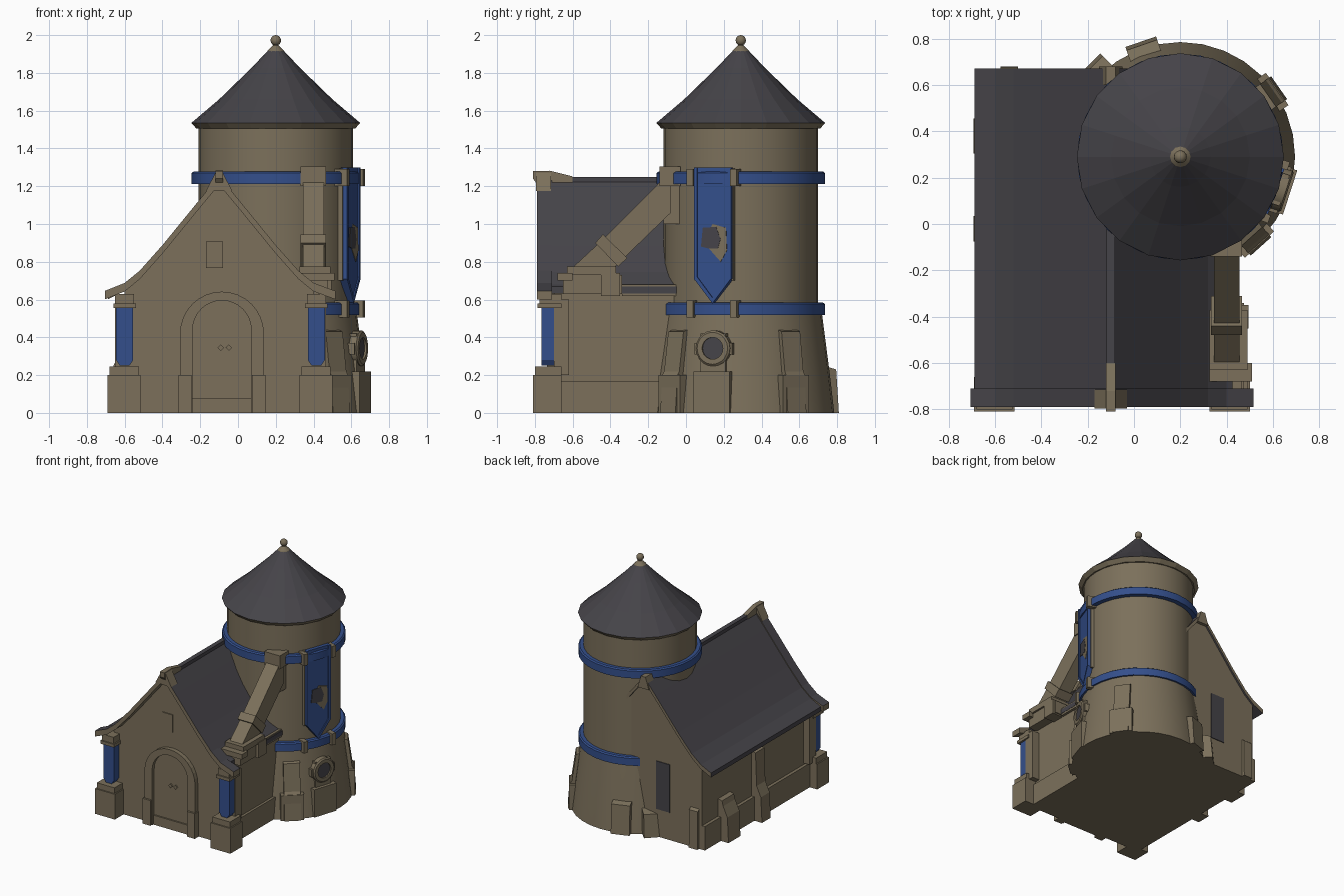
import bpy, bmesh
from math import sin, cos, pi, radians
from mathutils import Vector, Matrix

cube = bpy.data.objects.get("Cube")
if cube:
    bpy.data.objects.remove(cube)


def material(name, rgb):
    m = bpy.data.materials.new(name)
    m.use_nodes = True
    m.diffuse_color = (*rgb, 1)
    m.node_tree.nodes["Principled BSDF"].inputs["Base Color"].default_value = (*rgb, 1)
    return m


STONE = material("tan stone", (0.2, 0.163, 0.105))
SLATE = material("dark slate", (0.06, 0.057, 0.066))
BLUE = material("banner blue", (0.034, 0.078, 0.26))
TX, TY, RIDGE = 0.2, 0.29, -0.1    # tower axis and house ridge


def finish(name, bm, mats, rule=None, smooth=False):
    bmesh.ops.remove_doubles(bm, verts=bm.verts, dist=1e-5)
    bmesh.ops.recalc_face_normals(bm, faces=bm.faces)
    if rule:
        for f in bm.faces:
            f.material_index = rule(f)
    me = bpy.data.meshes.new(name)
    bm.to_mesh(me)
    bm.free()
    ob = bpy.data.objects.new(name, me)
    bpy.context.collection.objects.link(ob)
    for m in mats:
        me.materials.append(m)
    if smooth:
        bpy.ops.object.select_all(action="DESELECT")
        ob.select_set(True)
        bpy.context.view_layer.objects.active = ob
        bpy.ops.object.shade_smooth_by_angle(angle=radians(30))
    return ob


def front(u, d, v):    # outline in x-z, depth along y
    return Vector((u, d, v))


def side(u, d, v):     # outline in y-z, depth along x
    return Vector((d, u, v))


def around(deg, profile=False):    # frame on the tower wall at an angle
    c, s = cos(radians(deg)), sin(radians(deg))

    def place(u, d, v):
        r, t = (u, d) if profile else (d, u)
        return Vector((TX + r * c - t * s, TY + r * s + t * c, v))
    return place


def prism(name, pts, d0, d1, mat=STONE, place=front, rule=None):
    bm = bmesh.new()
    a = [bm.verts.new(place(u, d0, v)) for u, v in pts]
    b = [bm.verts.new(place(u, d1, v)) for u, v in pts]
    bm.faces.new(a)
    bm.faces.new(b[::-1])
    for i in range(len(pts)):
        j = (i + 1) % len(pts)
        bm.faces.new((a[i], b[i], b[j], a[j]))
    return finish(name, bm, mat if isinstance(mat, list) else [mat], rule)


def box(name, u0, u1, d0, d1, v0, v1, mat=STONE, place=front):
    return prism(name, [(u0, v0), (u1, v0), (u1, v1), (u0, v1)], d0, d1, mat, place)


def lathe(name, profile, n=32, mat=STONE, matrix=None, closed=False, smooth=True, rule=None):
    bm = bmesh.new()
    mx = matrix or Matrix.Translation((TX, TY, 0))
    rings = [[bm.verts.new(mx @ Vector((r * cos(2 * pi * i / n), r * sin(2 * pi * i / n), z)))
              for i in range(n)] for r, z in profile]
    for k in range(len(rings) if closed else len(rings) - 1):
        p, q = rings[k], rings[(k + 1) % len(rings)]
        for i in range(n):
            j = (i + 1) % n
            bm.faces.new((p[i], p[j], q[j], q[i]))
    bmesh.ops.dissolve_degenerate(bm, dist=1e-5, edges=bm.edges)
    return finish(name, bm, mat if isinstance(mat, list) else [mat], rule, smooth)


def upward(f):
    return int(f.normal.z > 0.2)


# Tower body, bands, roof and finial
lathe("tower_base", [(0, 0), (0.495, 0), (0.472, 0.2), (0.43, 0.525), (0, 0.525)])
lathe("tower_wall", [(0.408, 0.5), (0.408, 1.53)])
for name, z in (("lower_band", 0.518), ("upper_band", 1.212)):
    lathe(name, [(0.4, z), (0.445, z), (0.445, z + 0.058), (0.435, z + 0.066), (0.4, z + 0.066)], mat=BLUE, closed=True)
lathe("tower_roof", [(0, 1.505), (0.42, 1.505), (0.447, 1.535), (0.3, 1.66), (0.13, 1.825), (0.03, 1.93), (0, 1.93)],
      n=20, mat=[STONE, SLATE], smooth=False, rule=upward)
lathe("finial_stem", [(0.048, 1.903), (0.044, 1.918), (0.015, 1.945), (0.014, 1.96)], n=12)
lathe("finial_ball", [(0.028 * sin(pi * i / 8), 1.972 - 0.028 * cos(pi * i / 8)) for i in range(9)], n=14)

# Tower buttresses, tall and low
for i, deg in enumerate((35, -48)):
    prism(f"tall_buttress_{i}", [(0.4, 0), (0.52, 0), (0.505, 0.2), (0.492, 0.22), (0.462, 0.43), (0.4, 0.45)],
          -0.06, 0.06, place=around(deg, True))
    box(f"buttress_foot_{i}", -0.085, 0.085, 0.4, 0.51, 0, 0.2, place=around(deg))
for i, (deg, r, h) in enumerate(((109, 0.525, 0.26), (135, 0.56, 0.21))):
    prism(f"low_buttress_{i}", [(0.4, 0), (r, 0), (r - 0.015, h - 0.03), (0.4, h)],
          -0.07, 0.07, place=around(deg, True))

# Round window with its stone surround
WIN = -18
box("window_foot", -0.1, 0.1, 0.4, 0.498, 0, 0.22, place=around(WIN))
box("window_block", -0.07, 0.07, 0.4, 0.473, 0.22, 0.42, place=around(WIN))
box("window_cross_stone", -0.105, 0.105, 0.4, 0.471, 0.31, 0.37, place=around(WIN))
axis = Matrix.Translation((TX, TY, 0.342)) @ Matrix.Rotation(radians(WIN), 4, "Z") @ Matrix.Rotation(pi / 2, 4, "Y")
lathe("window_ring", [(0.058, 0.44), (0.095, 0.44), (0.095, 0.478), (0.085, 0.486), (0.058, 0.486)],
      n=20, matrix=axis, closed=True)
lathe("window_pane", [(0, 0.475), (0.06, 0.475)], n=20, mat=SLATE, matrix=axis)

# Hanging banner with its frame, emblem and clips
BAN = -20
banner = [(-0.1, 1.3), (-0.1, 0.71), (0, 0.585), (0.1, 0.71), (0.1, 1.3)]
prism("banner_cloth", banner, 0.405, 0.433, BLUE, around(BAN))
for s in (-1, 1):
    box(f"banner_edge_{s}", s * 0.086, s * 0.104, 0.415, 0.44, 0.71, 1.3, BLUE, around(BAN))
    box(f"banner_backing_{s}", s * 0.08, s * 0.11, 0.38, 0.416, 0.7, 1.295, STONE, around(BAN))
    prism(f"banner_hem_{s}", [(s * 0.104, 0.71), (s * 0.086, 0.72), (0, 0.61), (0, 0.58)], 0.4, 0.44, BLUE, around(BAN))
    for z in (0.505, 1.2):
        box(f"band_clip_{s}_{z}", s * 0.104, s * 0.14, 0.38, 0.453, z, z + 0.09, place=around(BAN))
prism("emblem_light", [(-0.03, 0.88), (0.045, 0.8), (0.08, 0.86), (0.075, 0.98), (0, 1.0), (-0.06, 0.9)],
      0.433, 0.436, STONE, around(BAN))
prism("emblem_dark", [(-0.065, 0.88), (-0.02, 0.87), (0.03, 0.87), (0.045, 0.92), (0.02, 0.985), (-0.055, 0.98)],
      0.433, 0.438, SLATE, around(BAN))

# House walls, topped by the same curved slope as the roof
LEFT, RIGHT, FRONT, BACK = -0.6, 0.4, -0.7, 0.655
slope = [(0, 1.245), (0.1, 1.125), (0.3, 0.88), (0.42, 0.745), (0.5, 0.68), (0.588, 0.637)]
short = slope[:2] + [(0.2, 1.002)]


def crest(left, right, lift):
    return [(RIDGE - d, z + lift) for d, z in reversed(left)] + [(RIDGE + d, z + lift) for d, z in right[1:]]


prism("house_front_half", crest(slope[:-1], slope[:-1], -0.02) + [(RIGHT, 0), (LEFT, 0)], FRONT, 0.3)
prism("house_back_half", crest(slope[:-1], short, -0.02) + [(0.1, 0), (LEFT, 0)], 0.3, BACK)
box("back_recess_shade", -0.32, -0.2, BACK, BACK + 0.006, 0.22, 0.6, SLATE)
box("plinth_left", LEFT - 0.025, LEFT + 0.05, FRONT, BACK, 0, 0.19)
box("plinth_right", RIGHT - 0.05, RIGHT + 0.02, FRONT, 0, 0, 0.17)
for y, w, h in ((0.38, 0.075, 0.34), (-0.02, 0.055, 0.56)):
    prism(f"left_buttress_{h}", [(-0.55, 0), (-0.692, 0), (-0.682, 0.2), (-0.645, 0.28), (-0.635, h - 0.02), (-0.55, h)],
          y - w, y + w)
prism("back_buttress", [(0.6, 0), (0.68, 0), (0.675, 0.3), (0.6, 0.36)], -0.575, -0.5, place=side)


# House roof, cut short where it meets the tower
def roof(name, y0, y1, left, right, rule, lift=0, thick=0.035):
    top = crest(left, right, lift)
    pts = top + [(x, z - thick) for x, z in reversed(top)]
    prism(name, pts, y0, y1, [STONE, SLATE], rule=rule)


def not_end(f):
    return int(abs(f.normal.y) < 0.5)


roof("roof_main", -0.73, 0.3, slope, slope[:-1] + [(0.525, 0.668)], not_end)
roof("roof_back", 0.3, 0.67, slope, short, not_end)
roof("gable_trim", -0.79, -0.71, slope[:-1] + [(0.605, 0.638)], slope[:-1] + [(0.615, 0.638)], upward, 0.008, 0.045)
box("ridge_beam", RIDGE - 0.018, RIDGE + 0.018, -0.72, 0.3, 1.2, 1.25, SLATE)
for name, y, w, z in (("front", -0.795, 0.07, 1.27), ("back", 0.6, 0.05, 1.25)):
    prism(f"{name}_ridge_cap", [(RIDGE - w, z - 0.095), (RIDGE - 0.02, z), (RIDGE + 0.02, z), (RIDGE + w, z - 0.095)],
          y, y + 0.08)
prism("ridge_end", [(-0.81, 1.24), (-0.81, 1.28), (-0.72, 1.282), (-0.6, 1.252), (-0.6, 1.2), (-0.78, 1.2)],
      RIDGE - 0.02, RIDGE + 0.02, place=side)

# Corner pillars with pedestals and caps
for name, x in (("right", -0.6), ("left", 0.415)):
    box(f"{name}_pedestal", x - 0.09, x + 0.085, -0.81, -0.66, 0, 0.2)
    box(f"{name}_pedestal_top", x - 0.08, x + 0.075, -0.8, -0.66, 0.2, 0.245)
    prism(f"{name}_pillar", [(x - 0.045, 0.56), (x - 0.045, 0.28), (x - 0.025, 0.25), (x + 0.025, 0.25), (x + 0.045, 0.28),
          (x + 0.045, 0.56)], -0.765, -0.685, BLUE)
    box(f"{name}_pillar_back", x - 0.05, x + 0.05, -0.7, -0.62, 0.2, 0.6)
    box(f"{name}_cap", x - 0.06, x + 0.06, -0.785, -0.66, 0.555, 0.58)
    box(f"{name}_cap_top", x - 0.05, x + 0.05, -0.775, -0.66, 0.58, 0.63)

# Arched doorway, handles and gable window
DX = -0.085


def arch(r, spring, n=16):
    return [(DX + r, 0)] + [(DX + r * cos(pi * i / n), spring + r * sin(pi * i / n)) for i in range(n + 1)] + [(DX - r, 0)]


prism("door_arch", arch(0.222, 0.42) + arch(0.155, 0.44)[::-1], -0.735, -0.69)
prism("door_panel", arch(0.16, 0.44), -0.708, -0.69)
for s in (-1, 1):
    box(f"arch_foot_{s}", DX + s * 0.16, DX + s * 0.23, -0.75, -0.69, 0, 0.2)
    hx = DX + 0.015 + s * 0.022
    prism(f"door_handle_{s}", [(hx - 0.017, 0.345), (hx, 0.328), (hx + 0.017, 0.345), (hx, 0.362)], -0.718, -0.7)
box("door_sill", DX - 0.155, DX + 0.155, -0.72, -0.69, 0, 0.075)
box("gable_window", -0.17, -0.08, -0.708, -0.69, 0.767, 0.907)

# Slanted brace from the house eave up to the tower
box("brace_base", -0.65, -0.34, 0.335, 0.475, 0.63, 0.73, place=side)
box("brace_base_cap", -0.68, -0.6, 0.32, 0.51, 0.7, 0.74, place=side)
box("brace_base_step", -0.63, -0.37, 0.325, 0.49, 0.73, 0.775, place=side)
box("brace_base_block", -0.45, -0.35, 0.35, 0.495, 0.62, 0.74, place=side)
prism("brace_arm", [(-0.6, 0.77), (-0.38, 0.77), (-0.08, 1.06), (-0.08, 1.25), (-0.13, 1.23), (-0.46, 0.9)],
      0.345, 0.455, place=side)
prism("brace_arm_collar", [(-0.48, 0.9), (-0.44, 0.945), (-0.31, 0.82), (-0.36, 0.775)], 0.332, 0.465, place=side)
box("brace_head", -0.14, -0.03, 0.33, 0.465, 1.2, 1.305, place=side)
box("brace_head_foot", -0.12, -0.02, 0.355, 0.445, 1.0, 1.2, place=side)
box("eave_beam", -0.34, -0.05, 0.37, 0.42, 0.62, 0.68, place=side)
